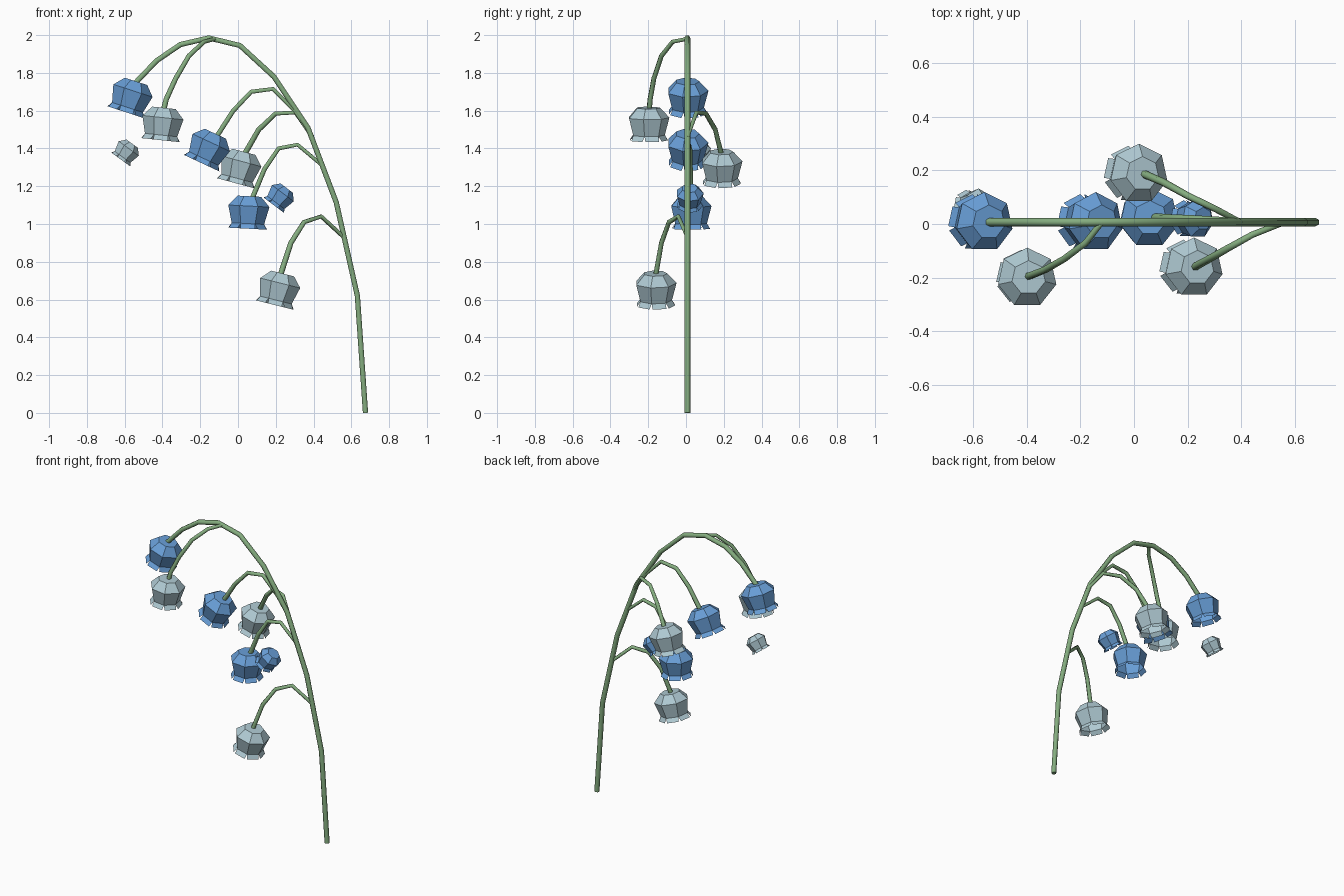
import bpy
import bmesh
from math import cos, sin, tau, radians
from mathutils import Matrix, Vector

if "Cube" in bpy.data.objects:
    bpy.data.objects.remove(bpy.data.objects["Cube"], do_unlink=True)


def material(name, rgb):
    m = bpy.data.materials.new(name)
    m.use_nodes = True
    m.diffuse_color = (*rgb, 1)
    m.node_tree.nodes["Principled BSDF"].inputs["Base Color"].default_value = (*rgb, 1)
    return m


GREEN = material("stem green", (0.235, 0.42, 0.215))
BLUE = material("petal blue", (0.14, 0.345, 0.68))
PALE = material("petal pale grey", (0.43, 0.59, 0.65))


def tube(name, points, r_start, r_end):
    """Six-sided stalk along a path, turned into a flat-shaded mesh."""
    curve = bpy.data.curves.new(name, 'CURVE')
    curve.dimensions = '3D'
    curve.bevel_depth = 1
    curve.bevel_resolution = 1
    curve.use_fill_caps = True
    spline = curve.splines.new('POLY')
    spline.points.add(len(points) - 1)
    for i, (sp, p) in enumerate(zip(spline.points, points)):
        sp.co = (*p, 1)
        sp.radius = r_start + (r_end - r_start) * i / (len(points) - 1)
    curve.materials.append(GREEN)
    obj = bpy.data.objects.new(name, curve)
    bpy.context.collection.objects.link(obj)
    bpy.ops.object.select_all(action='DESELECT')
    obj.select_set(True)
    bpy.context.view_layer.objects.active = obj
    bpy.ops.object.convert(target='MESH')
    bpy.context.object.data.shade_flat()


SIDES = 7
PROFILE = [(0.064, 0), (0.112, -0.052), (0.088, -0.145)]   # radius, height
LIP = (0.108, -0.172)


def bell(name, top, tilt, mat, size=1.0):
    """Open seven-sided bell with a separate flared lobe under each side."""
    bm = bmesh.new()

    def ring(r, z):
        return [bm.verts.new((r * cos(tau * (i / SIDES + 0.25)),
                              r * sin(tau * (i / SIDES + 0.25)), z)) for i in range(SIDES)]

    rings = [ring(r, z) for r, z in PROFILE]
    bm.faces.new(rings[0])
    lip = ring(*LIP)
    for i in range(SIDES):
        j = (i + 1) % SIDES
        for a, b in zip(rings, rings[1:]):
            bm.faces.new((a[i], b[i], b[j], a[j]))
        # lobe narrows towards its free edge
        p, q = lip[i].co, lip[j].co
        u, v = (bm.verts.new(p.lerp(q, t)) for t in (0.1, 0.9))
        bm.faces.new((rings[-1][i], u, v, rings[-1][j]))
    bmesh.ops.delete(bm, geom=lip, context='VERTS')
    bm.transform(Matrix.Translation(Vector(top))
                 @ Matrix.Rotation(radians(tilt), 4, 'Y') @ Matrix.Scale(size, 4))
    mesh = bpy.data.meshes.new(name)
    bm.to_mesh(mesh)
    bm.free()
    mesh.materials.append(mat)
    bpy.context.collection.objects.link(bpy.data.objects.new(name, mesh))


Y = 0.007

# Arching main stem
stem = [(0.675, 0), (0.632, 0.62), (0.52, 1.115), (0.37, 1.51), (0.19, 1.78),
        (0.01, 1.945), (-0.155, 1.985), (-0.305, 1.95), (-0.43, 1.865), (-0.55, 1.74)]
tube("main_stem", [(x, Y, z) for x, z in stem], 0.016, 0.016)

# Side stalks
tube("top_front_stalk", [(-0.12, Y, 1.98), (-0.18, -0.07, 1.965), (-0.26, -0.13, 1.89),
                         (-0.33, -0.17, 1.77), (-0.38, -0.19, 1.66), (-0.395, -0.195, 1.6)],
     0.011, 0.015)
tube("upper_stalk", [(0.34, Y, 1.54), (0.30, Y, 1.6), (0.185, Y, 1.715), (0.07, Y, 1.7),
                     (-0.025, Y, 1.6), (-0.115, Y, 1.46)], 0.011, 0.015)
tube("back_stalk", [(0.395, Y, 1.46), (0.305, 0.055, 1.59), (0.2, 0.105, 1.585),
                    (0.11, 0.155, 1.5), (0.035, 0.187, 1.37)], 0.011, 0.015)
tube("middle_stalk", [(0.44, Y, 1.315), (0.315, 0.015, 1.42), (0.215, 0.02, 1.4),
                      (0.14, 0.022, 1.29), (0.075, 0.025, 1.135)], 0.011, 0.015)
tube("lower_front_stalk", [(0.56, Y, 0.93), (0.44, -0.04, 1.04), (0.35, -0.09, 1.01),
                           (0.28, -0.13, 0.9), (0.225, -0.16, 0.73)], 0.011, 0.015)

# Hanging bells
bell("end_bell", (-0.54, Y, 1.755), 18, BLUE)
bell("top_front_bell", (-0.392, -0.2, 1.615), 6, PALE)
bell("upper_bell", (-0.12, Y, 1.478), 25, BLUE)
bell("back_bell", (0.032, 0.187, 1.382), 15, PALE)
bell("middle_bell", (0.06, 0.023, 1.147), 3, BLUE)
bell("lower_front_bell", (0.236, -0.162, 0.738), 14, PALE)

# Small loose buds
bell("blue_bud", (0.258, 0.02, 1.19), 37, BLUE, 0.66)
bell("pale_bud", (-0.56, 0.065, 1.425), 36, PALE, 0.6)
